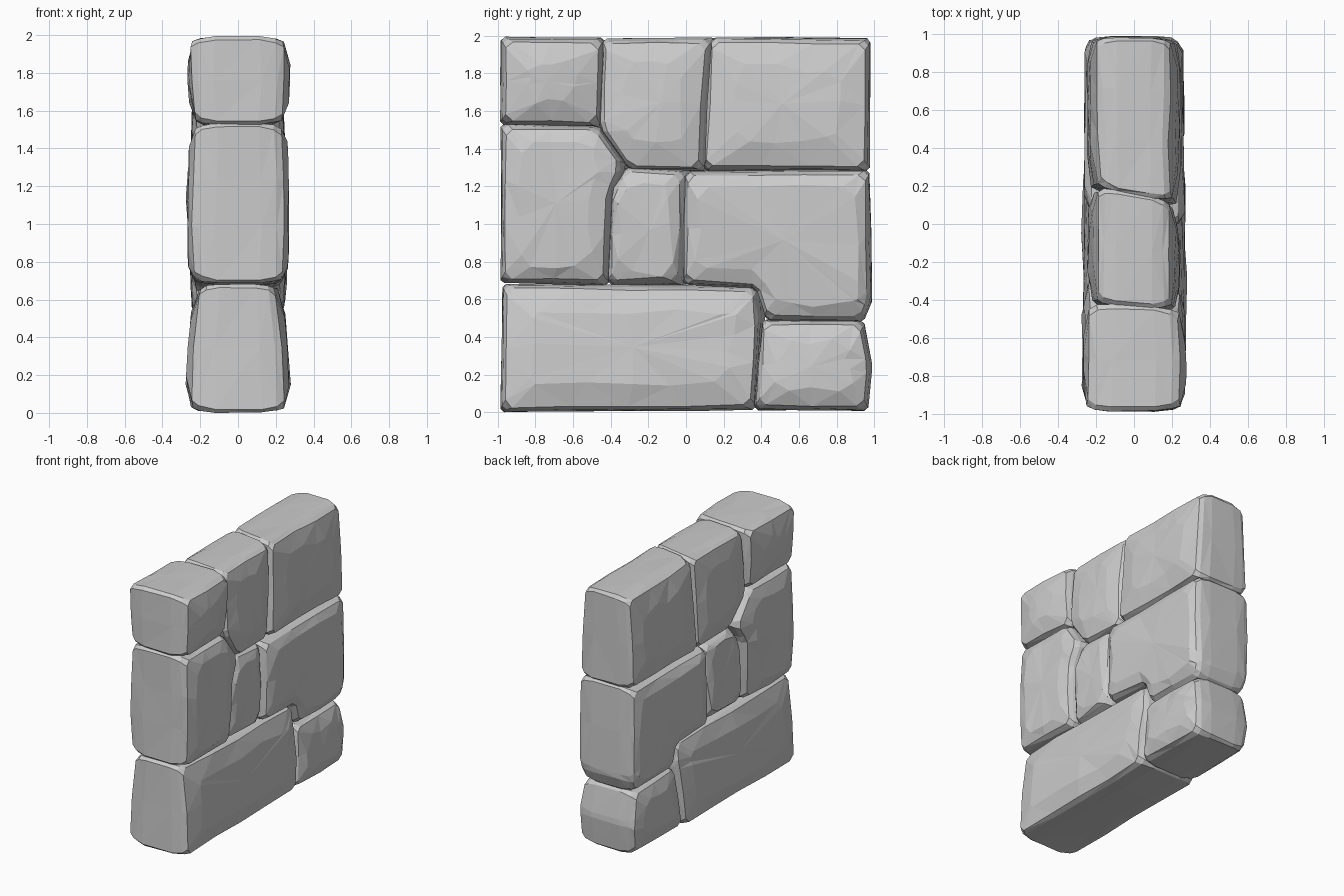
import bpy, bmesh, random
from mathutils import Vector, noise

if "Cube" in bpy.data.objects:
    bpy.data.objects.remove(bpy.data.objects["Cube"])

random.seed(7)

# Each stone: (y, z) outline counter-clockwise, half thickness at base / top, face inset
STONES = {
    "top_left_stone": ([(-.98, 1.53), (-.46, 1.52), (-.445, 1.985), (-.98, 1.99)], .255, .275, .14),
    "top_middle_stone": ([(-.46, 1.51), (-.31, 1.29), (.085, 1.285), (.12, 1.985), (-.445, 1.98)], .24, .22, .13),
    "top_right_stone": ([(.085, 1.285), (.97, 1.285), (.975, 1.98), (.12, 1.99)], .255, .22, .16),
    "middle_left_stone": ([(-.98, .69), (-.42, .68), (-.40, 1.17), (-.33, 1.31), (-.47, 1.52), (-.98, 1.53)],
                          .27, .265, .10),
    "middle_small_stone": ([(-.42, .68), (-.02, .68), (-.01, 1.28), (-.33, 1.30), (-.40, 1.17)], .235, .235, .06),
    "middle_right_stone": ([(-.02, .68), (.37, .66), (.42, .49), (.94, .485), (.985, .60), (.97, 1.285), (-.01, 1.28)],
                           .25, .265, .08),
    "bottom_left_stone": ([(-.98, .005), (.365, .015), (.39, .50), (.37, .665), (-.97, .68)], .285, .235, .14),
    "bottom_right_stone": ([(.365, .015), (.96, .01), (.985, .25), (.94, .485), (.40, .49)], .265, .245, .11),
}


def offset(poly, d):
    """Inset a counter-clockwise outline by d."""
    out = []
    for i, p in enumerate(poly):
        a = (p - poly[i - 1]).normalized()
        b = (poly[(i + 1) % len(poly)] - p).normalized()
        na, nb = Vector((-a.y, a.x)), Vector((-b.y, b.x))
        out.append(p + (na + nb) * d / (1 + na.dot(nb)))
    return out


def ring(poly, d, chamfer):
    """Inset outline with cut corners and subdivided long edges."""
    pts = offset(poly, d)
    out = []
    for i, p in enumerate(pts):
        j = (i + 1) % len(pts)
        e = pts[j] - p
        t = min(chamfer / e.length, .3)
        n = max(1, round((poly[j] - poly[i]).length / .3))
        out += [p + e * (t + (1 - 2 * t) * k / n) for k in range(n + 1)]
    return out


def build_stone(name, outline, w0, w1, inset):
    poly = [Vector(p) for p in outline]
    zlo, zhi = min(p.y for p in poly), max(p.y for p in poly)
    seed = Vector((random.uniform(-9, 9), random.uniform(-9, 9), 3))
    bm = bmesh.new()
    # (share of half thickness, inset, corner cut, jitter in plane)
    half = [(1, inset, .06, .025), (.91, .022, .035, .005), (.77, .006, .025, .004), (.45, -.004, .02, .004)]
    layers = [(-s, d, c, j) for s, d, c, j in half] + [half[i] for i in (3, 2, 1, 0)]
    rings = []
    for s, d, c, jit in layers:
        row = []
        for p in ring(poly, d, c):
            y, z = p
            u = (z - zlo) / (zhi - zlo)
            # stones are fattest at mid height
            w = w0 + (w1 - w0) * u - .022 * (2 * u - 1) ** 4
            x = s * w + .016 * noise.noise(Vector((y * 3, z * 3, s)) + seed) + random.uniform(-.003, .003)
            y += random.uniform(-jit, jit)
            z = min(1.995, max(0.0, z + random.uniform(-jit, jit)))
            # joints lean sideways through the wall
            fade = max(0, min(1, (y + .6) / .35)) * max(0, 1 - y * y) * min(1, z)
            y += max(0, .2 - x) * .2 * fade
            row.append(bm.verts.new((x, y, z)))
        rings.append(row)
    n = len(rings[0])
    for a, b in zip(rings, rings[1:]):
        for i in range(n):
            j = (i + 1) % n
            bm.faces.new((a[i], a[j], b[j], b[i]))
    # broad faces rise slightly to an off-centre point
    caps = [bm.faces.new(rings[0][::-1]), bm.faces.new(rings[-1])]
    for v in bmesh.ops.poke(bm, faces=caps)["verts"]:
        v.co.x += .006 if v.co.x > 0 else -.006
        v.co.y += random.uniform(-.04, .04)
    bmesh.ops.triangulate(bm, faces=bm.faces[:])
    bmesh.ops.recalc_face_normals(bm, faces=bm.faces[:])
    me = bpy.data.meshes.new(name)
    bm.to_mesh(me)
    bm.free()
    bpy.context.collection.objects.link(bpy.data.objects.new(name, me))


for stone_name, spec in STONES.items():
    build_stone(stone_name, *spec)
